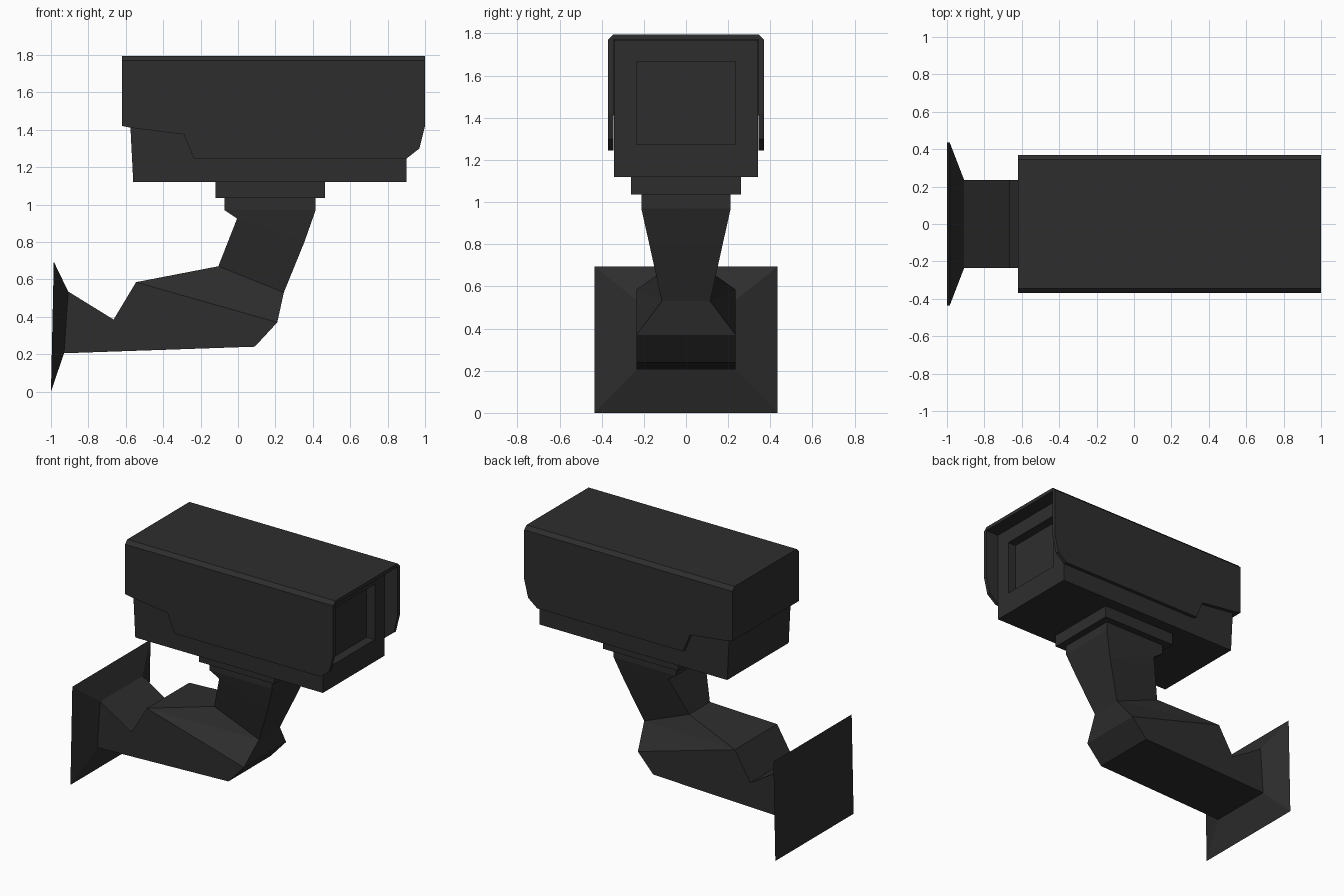
import bpy, bmesh

if "Cube" in bpy.data.objects:
    bpy.data.objects.remove(bpy.data.objects["Cube"])

dark = bpy.data.materials.new("dark charcoal")
dark.diffuse_color = (0.027, 0.027, 0.027, 1)
dark.use_nodes = True
dark.node_tree.nodes["Principled BSDF"].inputs["Base Color"].default_value = dark.diffuse_color


def make(name, verts, faces):
    me = bpy.data.meshes.new(name)
    me.from_pydata(verts, [], faces)
    bm = bmesh.new()
    bm.from_mesh(me)
    bmesh.ops.recalc_face_normals(bm, faces=bm.faces)
    bm.to_mesh(me)
    bm.free()
    me.materials.append(dark)
    ob = bpy.data.objects.new(name, me)
    bpy.context.collection.objects.link(ob)
    return ob


def extrude_y(name, profile, w):
    """Solid from an x-z profile, from y=-w to y=w."""
    n = len(profile)
    verts = [(x, s * w, z) for s in (-1, 1) for x, z in profile]
    faces = [(i, (i + 1) % n, n + (i + 1) % n, n + i) for i in range(n)]
    return make(name, verts, faces + [tuple(range(n)), tuple(range(n, 2 * n))])


def box(name, x0, x1, w, z0, z1):
    return extrude_y(name, [(x0, z0), (x1, z0), (x1, z1), (x0, z1)], w)


def cut(ob, cutter):
    cutter.hide_render = True
    m = ob.modifiers.new("cut", 'BOOLEAN')
    m.operation, m.object, m.solver = 'DIFFERENCE', cutter, 'EXACT'
    bpy.context.view_layer.objects.active = ob
    bpy.ops.object.modifier_apply(modifier=m.name)
    bpy.data.objects.remove(cutter)


# Sun shield: stepped profile with chamfered top edges, hollowed from below and front
shield = extrude_y("sun_shield", [
    (-0.62, 1.42), (-0.57, 1.41), (-0.29, 1.375), (-0.235, 1.245), (0.90, 1.245),
    (0.97, 1.30), (1.0, 1.42), (1.0, 1.795), (-0.62, 1.795)], 0.37)
bm = bmesh.new()
bm.from_mesh(shield.data)
edges = [e for e in bm.edges if all(v.co.z > 1.79 for v in e.verts)
         and abs(e.verts[0].co.y - e.verts[1].co.y) < 0.01]
bmesh.ops.bevel(bm, geom=edges, offset=0.025, segments=1, affect='EDGES')
bm.to_mesh(shield.data)
bm.free()
cut(shield, box("shield_cutter", -0.572, 1.2, 0.345, 1.0, 1.77))

# Camera body with recessed window
body = extrude_y("camera_body", [
    (-0.56, 1.12), (0.90, 1.12), (0.90, 1.768), (-0.575, 1.768), (-0.575, 1.41)], 0.342)
cut(body, box("window_cutter", 0.837, 1.1, 0.235, 1.275, 1.665))

# Mounting block under the body
box("mount_block", -0.12, 0.465, 0.26, 1.035, 1.12)

# Bent arm: outline points (x, z, half width), with faceted sides
arm = [(-0.93, 0.205, 0.235), (0.09, 0.24, 0.235), (0.21, 0.37, 0.235),
       (0.245, 0.53, 0.115), (0.355, 0.80, 0.174), (0.415, 0.97, 0.212),
       (0.415, 1.035, 0.212), (-0.072, 1.035, 0.212), (-0.072, 0.97, 0.212),
       (-0.005, 0.925, 0.202), (-0.105, 0.67, 0.115), (-0.545, 0.585, 0.235),
       (-0.665, 0.385, 0.235), (-0.908, 0.535, 0.235)]
side = [(0, 1, 2, 11, 12, 13), (2, 3, 11), (11, 3, 10), (10, 3, 4, 9),
        (9, 4, 5, 8), (8, 5, 6, 7)]
n = len(arm)
verts = [(x, s * w, z) for s in (-1, 1) for x, z, w in arm]
faces = [(i, (i + 1) % n, n + (i + 1) % n, n + i) for i in range(n)]
for k in (0, n):
    faces += [tuple(i + k for i in f) for f in side]
make("arm", verts, faces)

# Wall plate: slightly tilted frustum
verts = [(-1.0, -0.435, 0.0), (-1.0, 0.435, 0.0), (-0.985, 0.435, 0.695), (-0.985, -0.435, 0.695),
         (-0.93, -0.235, 0.205), (-0.93, 0.235, 0.205), (-0.908, 0.235, 0.535), (-0.908, -0.235, 0.535)]
faces = [(i, (i + 1) % 4, 4 + (i + 1) % 4, 4 + i) for i in range(4)]
make("wall_plate", verts, faces + [(0, 1, 2, 3), (4, 5, 6, 7)])
